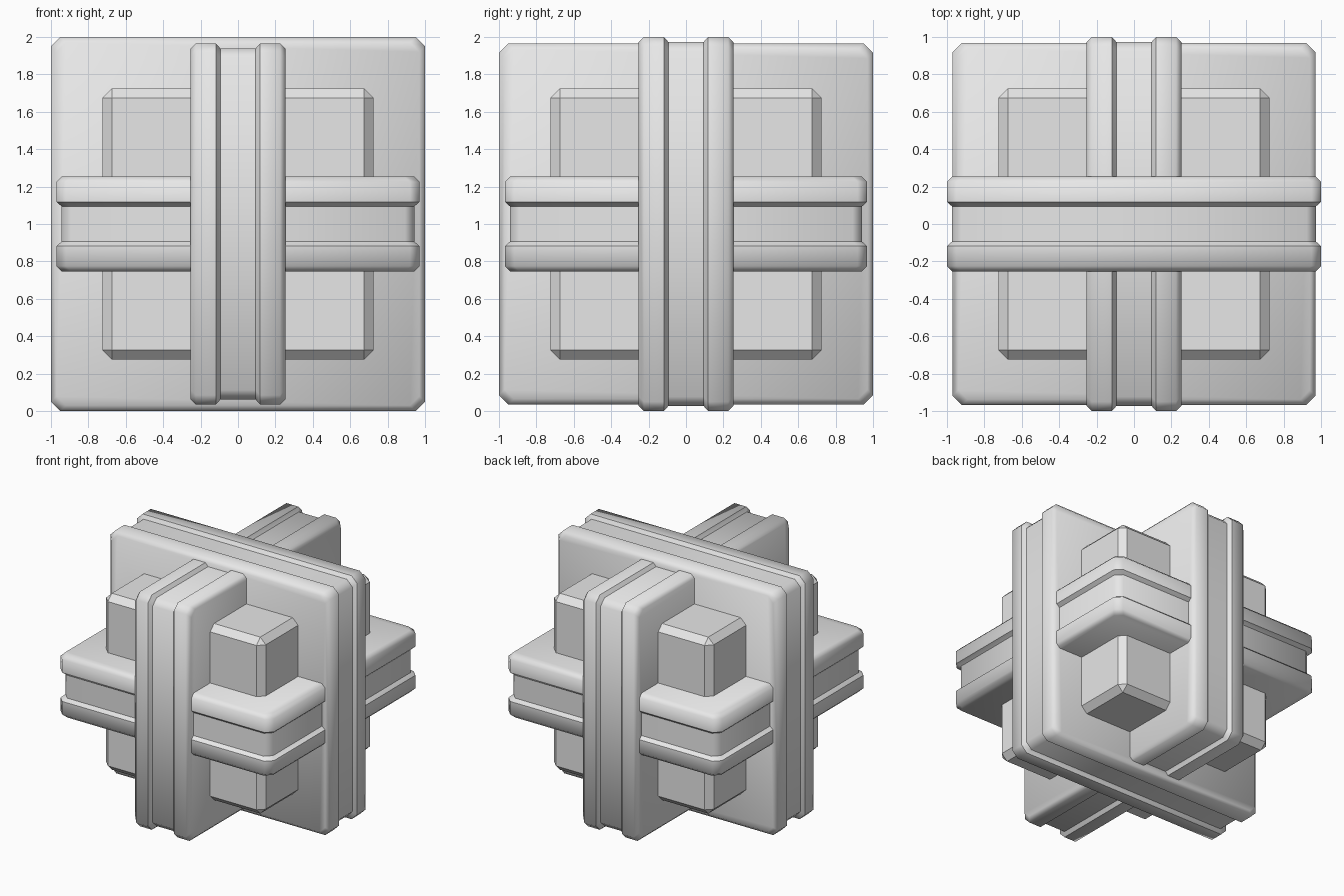
import bpy
import bmesh
import math
from mathutils import Vector

cube = bpy.data.objects.get("Cube")
if cube:
    bpy.data.objects.remove(cube, do_unlink=True)

grey = bpy.data.materials.new("plain_grey")
grey.use_nodes = True
grey.diffuse_color = (0.8, 0.8, 0.8, 1)
grey.node_tree.nodes["Principled BSDF"].inputs["Base Color"].default_value = (0.8, 0.8, 0.8, 1)

CORNER = 0.05
# Rim profile: offset along the slab's thin axis, and how far the outline is pulled in
HALF_RIM = [(0.255, 0.03), (0.225, 0), (0.118, 0), (0.094, 0.027)]
RIM = HALF_RIM + [(-t, inset) for t, inset in reversed(HALF_RIM)]


def finish(name, bm):
    bmesh.ops.recalc_face_normals(bm, faces=bm.faces)
    mesh = bpy.data.meshes.new(name)
    bm.to_mesh(mesh)
    bm.free()
    mesh.materials.append(grey)
    obj = bpy.data.objects.new(name, mesh)
    obj.location.z = 1
    bpy.context.collection.objects.link(obj)
    return obj


def outline(a, b):
    """Rectangle with cut corners."""
    c = CORNER
    return [(a, c - b), (a, b - c), (a - c, b), (c - a, b),
            (-a, b - c), (-a, c - b), (c - a, -b), (a - c, -b)]


def grooved_slab(name, u, v, thin, half_u, half_v):
    """Square slab with softened rim edges and a groove around the rim."""
    u, v, thin = Vector(u), Vector(v), Vector(thin)
    bm = bmesh.new()
    rings = [[bm.verts.new(u * p + v * q + thin * t)
              for p, q in outline(half_u - inset, half_v - inset)]
             for t, inset in RIM]
    for low, high in zip(rings, rings[1:]):
        for i in range(len(low)):
            j = (i + 1) % len(low)
            bm.faces.new((low[i], low[j], high[j], high[i]))
    bm.faces.new(rings[0])
    bm.faces.new(rings[-1])
    obj = finish(name, bm)
    bpy.ops.object.select_all(action="DESELECT")
    obj.select_set(True)
    bpy.context.view_layer.objects.active = obj
    bpy.ops.object.shade_smooth_by_angle(angle=math.radians(47))


X, Y, Z = (1, 0, 0), (0, 1, 0), (0, 0, 1)

# Three interlocking slabs
grooved_slab("crosswise_slab", X, Z, Y, 1, 1)
grooved_slab("lengthwise_slab", Y, Z, X, 1, 0.965)
grooved_slab("level_slab", X, Y, Z, 0.97, 0.968)

# Chamfered core block
core = bmesh.new()
bmesh.ops.create_cube(core, size=1.45)
bmesh.ops.bevel(core, geom=core.edges[:], offset=CORNER, segments=1, affect="EDGES")
finish("core_block", core)
